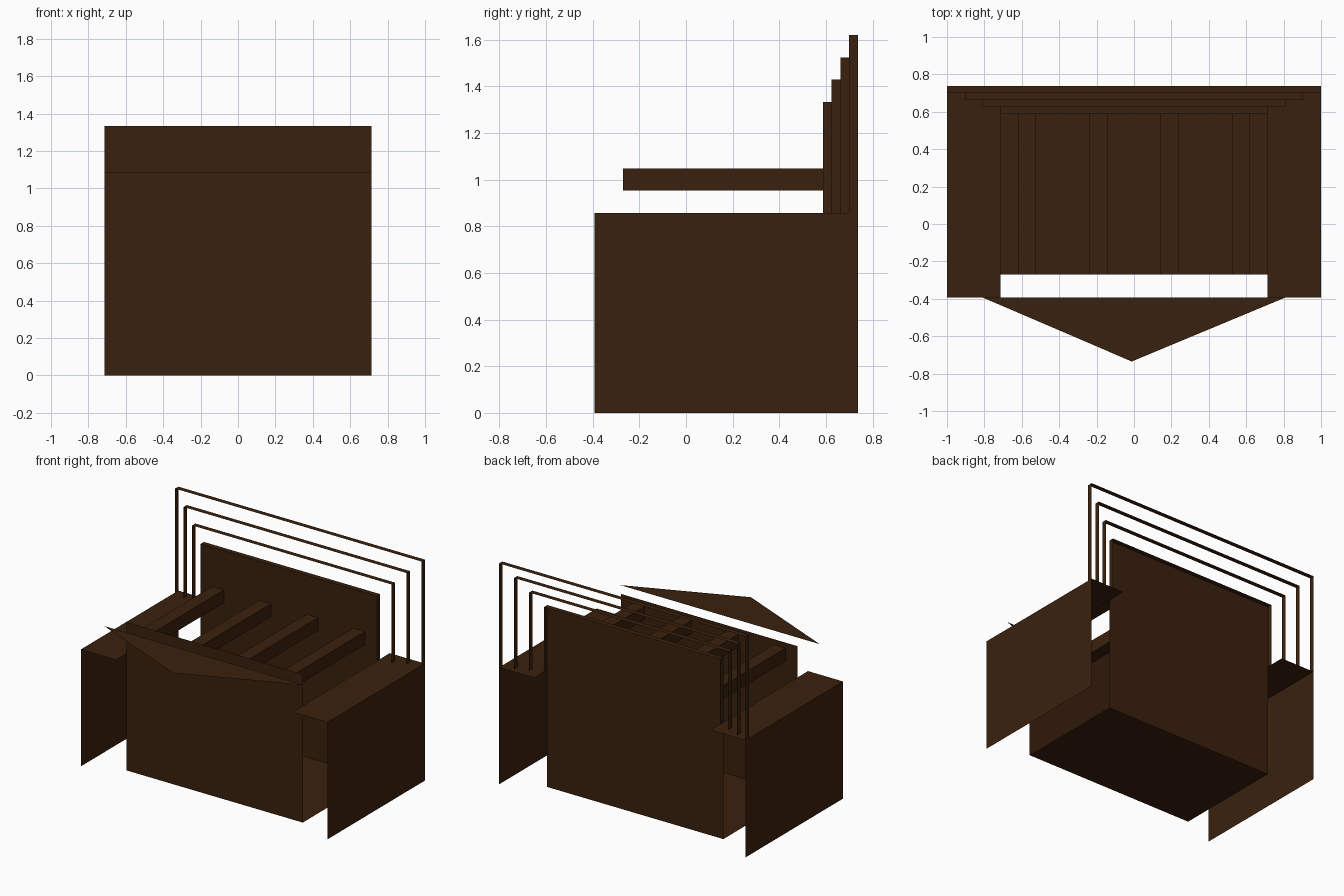
import bpy

if "Cube" in bpy.data.objects:
    bpy.data.objects.remove(bpy.data.objects["Cube"])

wood = bpy.data.materials.new("dark brown wood")
wood.diffuse_color = (0.042, 0.0152, 0.004, 1)
wood.use_nodes = True
wood.node_tree.nodes["Principled BSDF"].inputs["Base Color"].default_value = wood.diffuse_color

U = 2 / 21            # module size: the model is 21 modules wide
W = 7.5 * U           # half width of the middle body
Y0, Y1 = -0.27, 0.587 # front and back panel
SHELF = 9 * U


def mesh_object(name, verts, faces):
    me = bpy.data.meshes.new(name)
    me.from_pydata(verts, [], faces)
    me.materials.append(wood)
    ob = bpy.data.objects.new(name, me)
    bpy.context.collection.objects.link(ob)
    return ob


def ribbon(name, profile, y0, y1, closed=False):
    """Sheet made by sweeping an (x, z) line along y."""
    n = len(profile)
    verts = [(x, y, z) for y in (y0, y1) for x, z in profile]
    faces = [(i, i + n, (i + 1) % n + n, (i + 1) % n)
             for i in range(n if closed else n - 1)]
    return mesh_object(name, verts, faces)


def panel(name, y, height, flip):
    verts = [(-W, y, 0), (W, y, 0), (W, y, height), (-W, y, height)]
    return mesh_object(name, verts, [(3, 2, 1, 0) if flip else (0, 1, 2, 3)])


# Middle body: front, back and floor sheets, open at the sides
panel("front_panel", Y0, 1.087, False)
panel("back_panel", Y1, 14 * U, True)
ribbon("floor", [(-W, 0), (W, 0)], Y0, Y1)

# Four beams between the panels
for i in range(4):
    c = (i - 1.5) * 4 * U
    a, b = c - U / 2, c + U / 2
    ribbon(f"beam_{i + 1}", [(a, 10 * U), (a, 11 * U), (b, 11 * U), (b, 10 * U)],
           Y0, Y1, closed=True)

# Stepped arches behind the back panel
step = 0.0375
for i in range(4):
    w, top = W + i * U, (14 + i) * U
    ribbon(f"arch_{i + 1}", [(-w, SHELF), (-w, top), (w, top), (w, SHELF)],
           Y1 + i * step, Y1 + (i + 1) * step)

# Side wings: outer wall with a shelf on top
ribbon("left_wing", [(-1, 0), (-1, SHELF), (-W, SHELF)], -0.393, 0.737)
ribbon("right_wing", [(W, SHELF), (1, SHELF), (1, 0)], -0.393, 0.737)

# Flat pointed canopy in front
mesh_object("canopy", [(-8.5 * U, -0.393, 1.08), (-0.012, -0.735, 1.08),
                       (8.5 * U, -0.393, 1.08)], [(0, 1, 2)])
